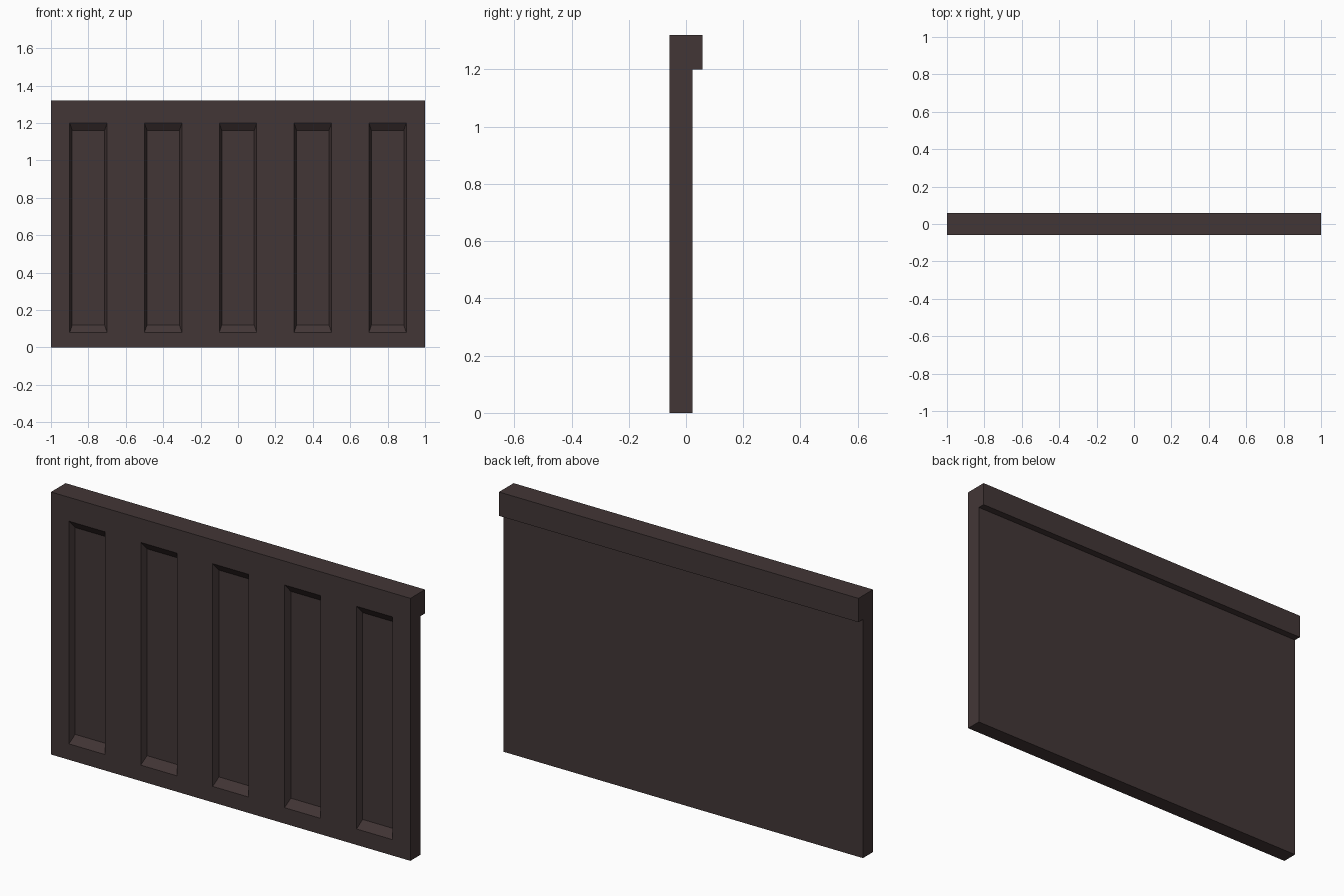
import bpy, bmesh
from mathutils import Vector

if "Cube" in bpy.data.objects:
    bpy.data.objects.remove(bpy.data.objects["Cube"])

FRONT, BACK, LIP = -0.058, 0.022, 0.058
HEIGHT, LEDGE = 1.32, 1.20
P_LOW, P_HIGH, P_HALF = 0.08, 1.20, 0.10
DEPTH, SIDE, RISE = 0.03, 0.0135, 0.04
CENTRES = [-0.8, -0.4, 0.0, 0.4, 0.8]

mat = bpy.data.materials.new("dark brown")
mat.diffuse_color = (0.055, 0.037, 0.037, 1)
mat.use_nodes = True
mat.node_tree.nodes["Principled BSDF"].inputs["Base Color"].default_value = mat.diffuse_color

bm = bmesh.new()

# wall profile with the overhanging back ledge, swept along x
profile = [(FRONT, 0), (BACK, 0), (BACK, LEDGE), (LIP, LEDGE), (LIP, HEIGHT), (FRONT, HEIGHT)]
face = bm.faces.new([bm.verts.new((-1, y, z)) for y, z in profile])
ext = bmesh.ops.extrude_face_region(bm, geom=[face])["geom"]
bmesh.ops.translate(bm, vec=(2, 0, 0), verts=[v for v in ext if isinstance(v, bmesh.types.BMVert)])
bmesh.ops.recalc_face_normals(bm, faces=bm.faces)


def cut_front(co, no):
    faces = [f for f in bm.faces if f.normal.y < -0.9]
    geom = faces + list({e for f in faces for e in f.edges}) + list({v for f in faces for v in f.verts})
    bmesh.ops.bisect_plane(bm, geom=geom, dist=1e-5, plane_co=co, plane_no=no)


# cut panel outlines into the front
for z in (P_LOW, P_HIGH):
    cut_front((0, 0, z), (0, 0, 1))
for c in CENTRES:
    for x in (c - P_HALF, c + P_HALF):
        cut_front((x, 0, 0), (1, 0, 0))

# push the panels in with sloping sides
bm.normal_update()
for c in CENTRES:
    panel = [f for f in bm.faces if f.normal.y < -0.9
             and abs(f.calc_center_median().x - c) < 0.01
             and P_LOW < f.calc_center_median().z < P_HIGH]
    inner = bmesh.ops.extrude_discrete_faces(bm, faces=panel)["faces"]
    for v in {v for f in inner for v in f.verts}:
        v.co += Vector((SIDE if v.co.x < c else -SIDE, DEPTH, RISE if v.co.z < 0.6 else -RISE))

bmesh.ops.recalc_face_normals(bm, faces=bm.faces)
mesh = bpy.data.meshes.new("panelled_wall")
bm.to_mesh(mesh)
bm.free()
mesh.materials.append(mat)
wall = bpy.data.objects.new("panelled_wall", mesh)
bpy.context.collection.objects.link(wall)
